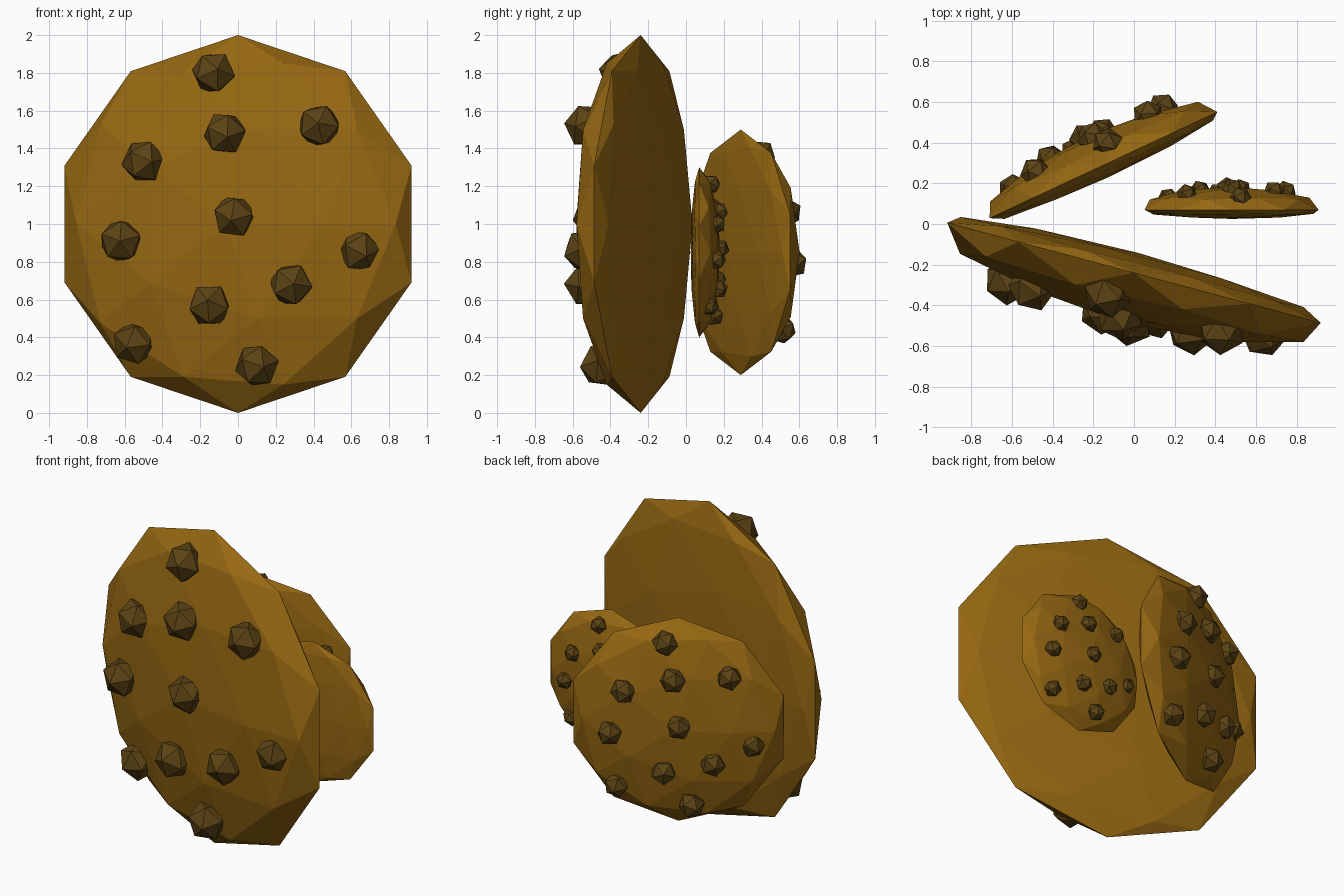
import bpy, bmesh, math, random
from mathutils import Matrix, Vector, Euler

if "Cube" in bpy.data.objects:
    bpy.data.objects.remove(bpy.data.objects["Cube"])


def material(name, rgb):
    m = bpy.data.materials.new(name)
    m.diffuse_color = (*rgb, 1)
    m.use_nodes = True
    m.node_tree.nodes["Principled BSDF"].inputs["Base Color"].default_value = m.diffuse_color
    return m


GOLD = material("golden brown", (0.305, 0.138, 0.006))
DARK = material("dark brown", (0.105, 0.056, 0.007))

# Bump centres on a plate of radius 1 (x, y, height)
BUMPS = [(-.098, .80, .135), (-.012, .48, .225), (.489, .52, .165),
         (-.464, .33, .20), (.044, .04, .24), (-.588, -.09, .20),
         (.695, -.14, .12), (.345, -.32, .205), (-.096, -.43, .22),
         (-.537, -.63, .12), (.15, -.75, .175)]


def make_object(name, bm, mat, matrix):
    me = bpy.data.meshes.new(name)
    bm.to_mesh(me)
    bm.free()
    me.materials.append(mat)
    ob = bpy.data.objects.new(name, me)
    ob.matrix_world = matrix
    bpy.context.collection.objects.link(ob)
    return ob


def plate(name, centre, radius, turn):
    matrix = (Matrix.Translation(centre)
              @ Matrix.Rotation(math.radians(turn), 4, 'Z')
              @ Matrix.Rotation(math.radians(90), 4, 'X')
              @ Matrix.Scale(radius, 4))
    # Flattened faceted disc: domed front, shallower back
    bm = bmesh.new()
    bmesh.ops.create_icosphere(bm, subdivisions=2, radius=1)
    for v in bm.verts:
        v.co.z *= 0.25 if v.co.z > 0 else 0.10
    make_object(name, bm, GOLD, matrix)
    # Twenty-sided bumps scattered over the domed side
    random.seed(4)
    bm = bmesh.new()
    for pos in BUMPS:
        spin = Euler([random.uniform(0, math.tau) for _ in range(3)])
        bmesh.ops.create_icosphere(
            bm, subdivisions=1, radius=0.12,
            matrix=Matrix.Translation(Vector(pos)) @ spin.to_matrix().to_4x4())
    make_object(name + "_bumps", bm, DARK, matrix)


plate("large_plate", (0, -0.24, 1.0), 1.0, -15)
plate("medium_plate", (-0.15, 0.29, 0.85), 0.65, 205)
plate("small_plate", (0.48, 0.07, 0.85), 0.45, 180)
